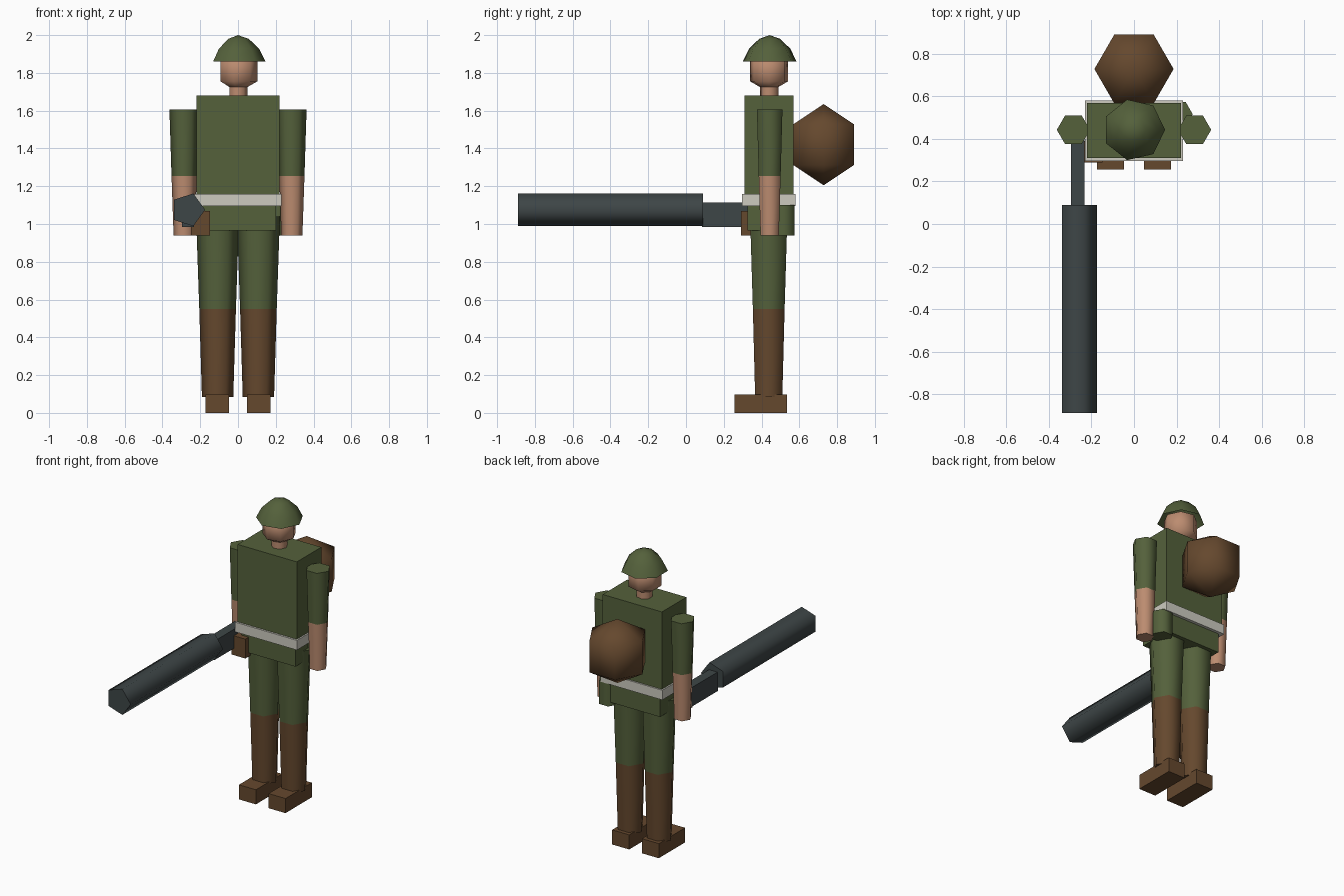
import bpy
import bmesh
from math import cos, sin, pi
from mathutils import Matrix, Vector

old = bpy.data.objects.get("Cube")
if old:
    bpy.data.objects.remove(old, do_unlink=True)


def material(name, rgb):
    mat = bpy.data.materials.new(name)
    mat.use_nodes = True
    color = (*rgb, 1)
    mat.diffuse_color = color
    mat.node_tree.nodes["Principled BSDF"].inputs["Base Color"].default_value = color
    return mat


GREEN = material("olive green", (0.089, 0.119, 0.044))
BROWN = material("leather brown", (0.130, 0.065, 0.027))
SKIN = material("skin", (0.503, 0.262, 0.162))
STEEL = material("gun grey", (0.048, 0.061, 0.063))
WHITE = material("belt white", (0.61, 0.597, 0.527))


def finish(bm, name, mats):
    mesh = bpy.data.meshes.new(name)
    bmesh.ops.recalc_face_normals(bm, faces=bm.faces)
    bm.to_mesh(mesh)
    bm.free()
    for mat in mats:
        mesh.materials.append(mat)
    obj = bpy.data.objects.new(name, mesh)
    bpy.context.collection.objects.link(obj)
    return obj


def box(name, mat, x, y, z):
    """Box given by its (low, high) range on each axis."""
    bm = bmesh.new()
    spans = (x, y, z)
    center = Vector([(a + b) / 2 for a, b in spans])
    size = Vector([b - a for a, b in spans])
    bmesh.ops.create_cube(bm, size=1, matrix=Matrix.Translation(center) @ Matrix.Diagonal(size).to_4x4())
    return finish(bm, name, [mat])


def turned(name, mats, sides, center, profile, along_y=False, caps=True):
    """Smooth low-poly solid of (radius, height) rings; one material per band."""
    bm = bmesh.new()
    rings = []
    for radius, h in profile:
        count = sides if radius > 0 else 1
        ring = []
        for i in range(count):
            a = 2 * pi * i / sides
            u, v = radius * cos(a), radius * sin(a)
            ring.append(bm.verts.new(Vector(center) + Vector((u, h, v) if along_y else (u, v, h))))
        rings.append(ring)
    for band, (low, high) in enumerate(zip(rings, rings[1:])):
        for i in range(sides):
            j = (i + 1) % sides
            corners = [low[i % len(low)], low[j % len(low)], high[j % len(high)], high[i % len(high)]]
            face = bm.faces.new(list(dict.fromkeys(corners)))
            face.smooth = True
            face.material_index = min(band, len(mats) - 1)
    if caps:
        for ring, index in ((rings[0], 0), (rings[-1], len(mats) - 1)):
            if len(ring) > 1:
                cap = bm.faces.new(ring)
                cap.material_index = index
                for edge in cap.edges:
                    edge.smooth = False
    return finish(bm, name, mats)


def ball(name, mat, sides, center, r):
    """Coarse sphere with two rings between its poles."""
    profile = [(r * sin(k * pi / 3), -r * cos(k * pi / 3)) for k in range(4)]
    profile[0], profile[-1] = (0, -r), (0, r)
    return turned(name, [mat], sides, center, profile)


# Body and belt
box("torso", GREEN, (-0.22, 0.22), (0.31, 0.57), (1.1, 1.68))
box("jacket_hem", GREEN, (-0.2, 0.2), (0.325, 0.56), (0.965, 1.1))
box("belt", WHITE, (-0.23, 0.23), (0.297, 0.58), (1.095, 1.16))

# Limbs and shoes, one set on each side
for side, s in (("left", 1), ("right", -1)):
    turned(side + "_leg", [BROWN, GREEN], 6, (s * 0.108, 0.438, 0),
           [(0.083, 0.085), (0.097, 0.55), (0.114, 1.04)])
    turned(side + "_arm", [SKIN, GREEN], 6, (s * 0.285, 0.443, 0),
           [(0.056, 0.94), (0.067, 1.255), (0.078, 1.605)])
    box(side + "_shoe", BROWN, sorted((s * 0.047, s * 0.173)), (0.257, 0.536), (0, 0.098))

# Head and helmet
turned("neck", [SKIN], 7, (0, 0.44, 0), [(0.05, 1.66), (0.05, 1.76)])
ball("head", SKIN, 7, (0, 0.44, 1.815), 0.119)
turned("helmet", [GREEN], 7, (0, 0.443, 0),
       [(0.146, 1.86), (0.112, 1.928), (0.057, 1.98), (0, 2.0)], caps=False)

# Carried equipment
ball("backpack", BROWN, 6, (0, 0.729, 1.42), 0.215)
turned("canteen", [GREEN], 6, (0.21, 0.517, 0), [(0.066, 0.94), (0.066, 1.1)])
box("pouch", BROWN, (-0.25, -0.148), (0.29, 0.39), (0.94, 1.07))

# Gun held in the right hand
turned("gun_barrel", [STEEL], 5, (-0.265, 0, 1.075), [(0.091, -0.89), (0.091, 0.09)], along_y=True)
box("gun_grip", STEEL, (-0.297, -0.234), (0.085, 0.44), (0.985, 1.113))
